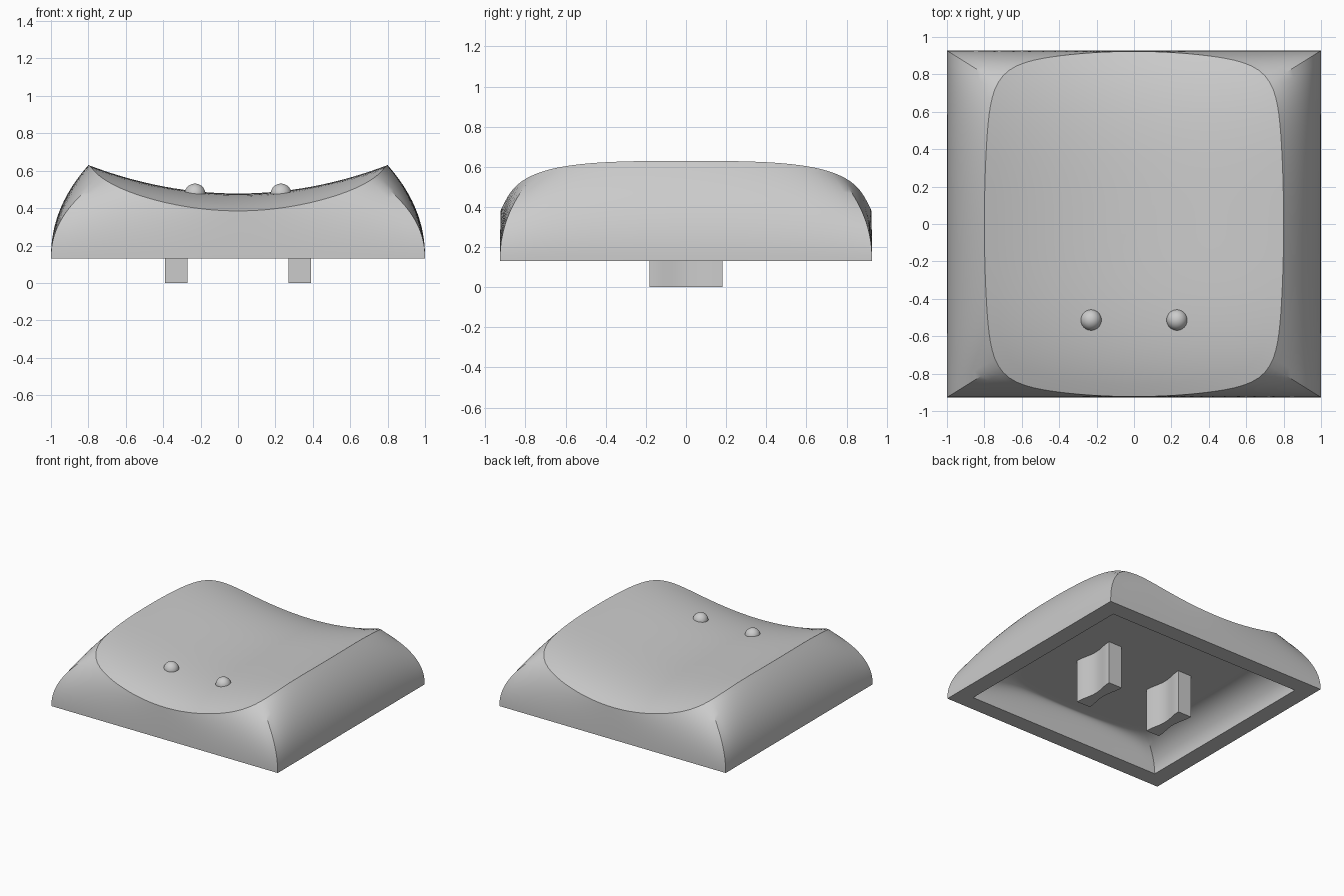
import bpy, bmesh, math

if "Cube" in bpy.data.objects:
    bpy.data.objects.remove(bpy.data.objects["Cube"])

grey = bpy.data.materials.new("plain_grey")
grey.use_nodes = True
grey.diffuse_color = (0.6, 0.6, 0.6, 1)
grey.node_tree.nodes["Principled BSDF"].inputs["Base Color"].default_value = (0.6, 0.6, 0.6, 1)

BASE_Z = 0.13
SIDE_STEPS = 32      # segments along each side of the cap
WALL_STEPS = 18
TOP_STEPS = 14


def finish(bm, name, angle=30):
    bmesh.ops.recalc_face_normals(bm, faces=bm.faces)
    mesh = bpy.data.meshes.new(name)
    bm.to_mesh(mesh)
    bm.free()
    mesh.materials.append(grey)
    obj = bpy.data.objects.new(name, mesh)
    bpy.context.collection.objects.link(obj)
    bpy.ops.object.select_all(action="DESELECT")
    obj.select_set(True)
    bpy.context.view_layer.objects.active = obj
    bpy.ops.object.shade_smooth_by_angle(angle=math.radians(angle))
    return obj


def dish(x, y):
    """Height of the scooped top."""
    return 0.478 + 0.152 * (x / 0.8) ** 2 - 0.093 * (y / 0.923) ** 4


def ceiling(x, y):
    """Height of the flat underside."""
    return 0.345


def bulge(s):
    """Outer wall: inward and upward share along the wall."""
    return s ** 2.2, s


def cove(s):
    """Inner wall: quarter round that runs into the ceiling."""
    return 1 - math.cos(s * math.pi / 2), math.sin(s * math.pi / 2)


# Unit square outline, walked once around
square = []
for side in range(4):
    for i in range(SIDE_STEPS):
        u, v = 1, 2 * i / SIDE_STEPS - 1
        for _ in range(side):
            u, v = -v, u
        square.append((u, v))


def rim_point(u, v, size):
    """Bowed, round-cornered rim matching a point on the square base."""
    v *= 1 - 0.06 * u * u
    r = (abs(u) ** 9 + abs(v) ** 9) ** (1 / 9)
    p, q = u / r, v / r
    return size * p * (0.8 - 0.045 * q * q), size * q * (0.923 - 0.085 * p * p)


def shell_rings(half_x, half_y, size, wall, top):
    """Rings from the base up the wall, then in across the top."""
    rings = []
    for step in range(WALL_STEPS + 1):
        h, t = wall(step / WALL_STEPS)
        ring = []
        for u, v in square:
            rx, ry = rim_point(u, v, size)
            bx, by = half_x * u, half_y * v
            ring.append((bx + (rx - bx) * h, by + (ry - by) * h,
                         BASE_Z + (top(rx, ry) - BASE_Z) * t))
        rings.append(ring)
    for step in range(1, TOP_STEPS):
        ring = []
        for u, v in square:
            x, y = rim_point(u, v, size * (1 - step / TOP_STEPS))
            ring.append((x, y, top(x, y)))
        rings.append(ring)
    return rings


# Hollow cap: inner surface, bottom lip and outer surface in one skin
bm = bmesh.new()
inner = shell_rings(0.865, 0.795, 0.8, cove, ceiling)
outer = shell_rings(1.0, 0.927, 1.0, bulge, dish)
loops = [[bm.verts.new(p) for p in ring] for ring in inner[::-1] + outer]
count = len(square)
for low, high in zip(loops, loops[1:]):
    for i in range(count):
        j = (i + 1) % count
        bm.faces.new((low[i], low[j], high[j], high[i]))
for loop, top in ((loops[0], ceiling), (loops[-1], dish)):
    centre = bm.verts.new((0, 0, top(0, 0)))
    for i in range(count):
        bm.faces.new((loop[i], loop[(i + 1) % count], centre))
finish(bm, "cap_shell")

for name, sign in (("left", 1), ("right", -1)):
    # Mounting prong with pinched sides
    bm = bmesh.new()
    ys = [0.182 * (i / 8 - 1) for i in range(17)]
    half = [(0.06 - 0.012 * (1 + math.cos(math.pi * y / 0.182)), y) for y in ys]
    outline = half + [(-x, y) for x, y in reversed(half)]
    face = bm.faces.new([bm.verts.new((sign * 0.33 + x, y, 0)) for x, y in outline])
    grown = bmesh.ops.extrude_face_region(bm, geom=[face])
    tops = [g for g in grown["geom"] if isinstance(g, bmesh.types.BMVert)]
    bmesh.ops.translate(bm, verts=tops, vec=(0, 0, 0.36))
    finish(bm, name + "_prong")

    # Homing bump
    bm = bmesh.new()
    bmesh.ops.create_uvsphere(bm, u_segments=32, v_segments=16, radius=0.056)
    bmesh.ops.translate(bm, verts=bm.verts, vec=(sign * 0.23, -0.513, 0.475))
    finish(bm, name + "_bump")
